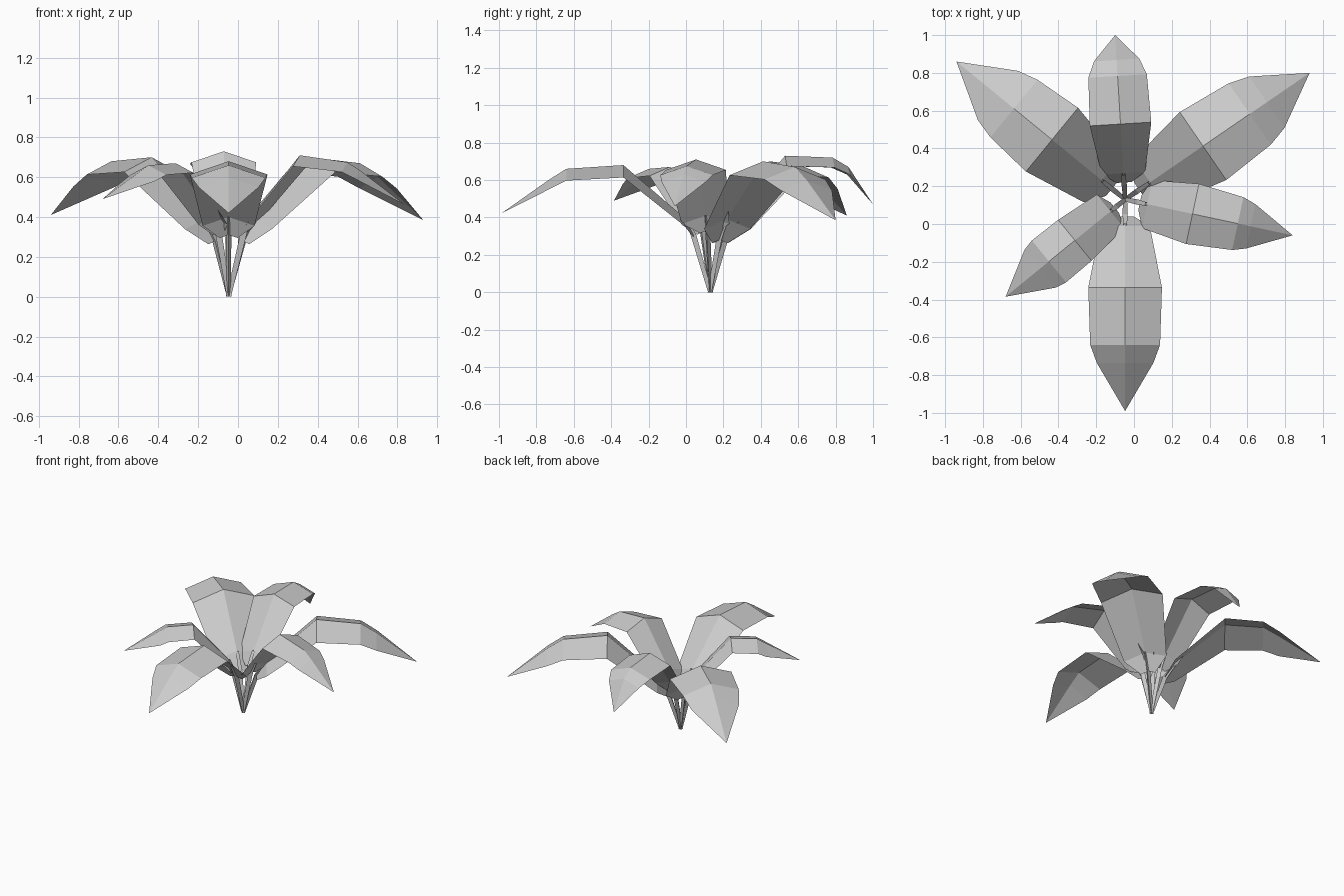
import bpy, bmesh
from math import atan2, hypot
from mathutils import Matrix, Vector

ROOT = Vector((-0.047, 0.13, 0))

# name, tip xyz, then stations (distance from root, midrib height, half width)
LEAVES = [
    ("front_leaf", (-0.047, -0.99, 0.42),
     [(0.09, 0.31, 0.045), (0.14, 0.40, 0.13), (0.465, 0.68, 0.195), (0.77, 0.66, 0.185), (0.865, 0.60, 0.15)]),
    ("back_leaf", (-0.10, 1.0, 0.47),
     [(0.09, 0.32, 0.04), (0.14, 0.41, 0.115), (0.40, 0.73, 0.163), (0.655, 0.72, 0.155), (0.74, 0.67, 0.12)]),
    ("right_leaf", (0.84, -0.06, 0.46),
     [(0.08, 0.33, 0.04), (0.12, 0.41, 0.13), (0.365, 0.71, 0.163), (0.61, 0.675, 0.143), (0.68, 0.63, 0.12)]),
    ("left_leaf", (-0.68, -0.385, 0.49),
     [(0.07, 0.32, 0.035), (0.10, 0.40, 0.115), (0.343, 0.67, 0.14), (0.52, 0.66, 0.143), (0.58, 0.625, 0.13)]),
    ("back_right_leaf", (0.93, 0.80, 0.385),
     [(0.09, 0.28, 0.05), (0.16, 0.39, 0.15), (0.50, 0.70, 0.218), (0.80, 0.67, 0.197), (0.91, 0.60, 0.165)]),
    ("back_left_leaf", (-0.94, 0.86, 0.41),
     [(0.09, 0.28, 0.05), (0.16, 0.39, 0.15), (0.50, 0.70, 0.218), (0.76, 0.68, 0.197), (0.87, 0.61, 0.168)]),
]


def make_leaf(name, tip, stations):
    d = Vector(tip) - ROOT
    bm = bmesh.new()
    # blade: ridge-folded strip ending in a point
    rows = []
    for a, z, w in stations:
        rows.append([bm.verts.new((a, s * w, z - abs(s) * w * 0.34)) for s in (-1, 0, 1)])
    end = bm.verts.new((hypot(d.x, d.y), 0, tip[2]))
    for r, q in zip(rows, rows[1:]):
        for i in (0, 1):
            bm.faces.new((r[i], q[i], q[i + 1], r[i + 1]))
    for i in (0, 1):
        bm.faces.new((rows[-1][i], end, rows[-1][i + 1]))
    # stem: slim three-sided stalk from root to blade
    rings = []
    for a, z, r in ((0, 0, 0.010), (stations[0][0], stations[0][1], 0.014), (stations[1][0], stations[1][1], 0.01)):
        rings.append([bm.verts.new((a + x * r, y * r, z)) for x, y in ((-1, -1), (-1, 1), (1.2, 0))])
    for lo, hi in zip(rings, rings[1:]):
        for i in range(3):
            j = (i + 1) % 3
            bm.faces.new((lo[j], lo[i], hi[i], hi[j]))
    bm.transform(Matrix.Translation(ROOT) @ Matrix.Rotation(atan2(d.y, d.x), 4, 'Z'))
    me = bpy.data.meshes.new(name)
    bm.to_mesh(me)
    bm.free()
    bpy.context.collection.objects.link(bpy.data.objects.new(name, me))


for leaf in LEAVES:
    make_leaf(*leaf)
